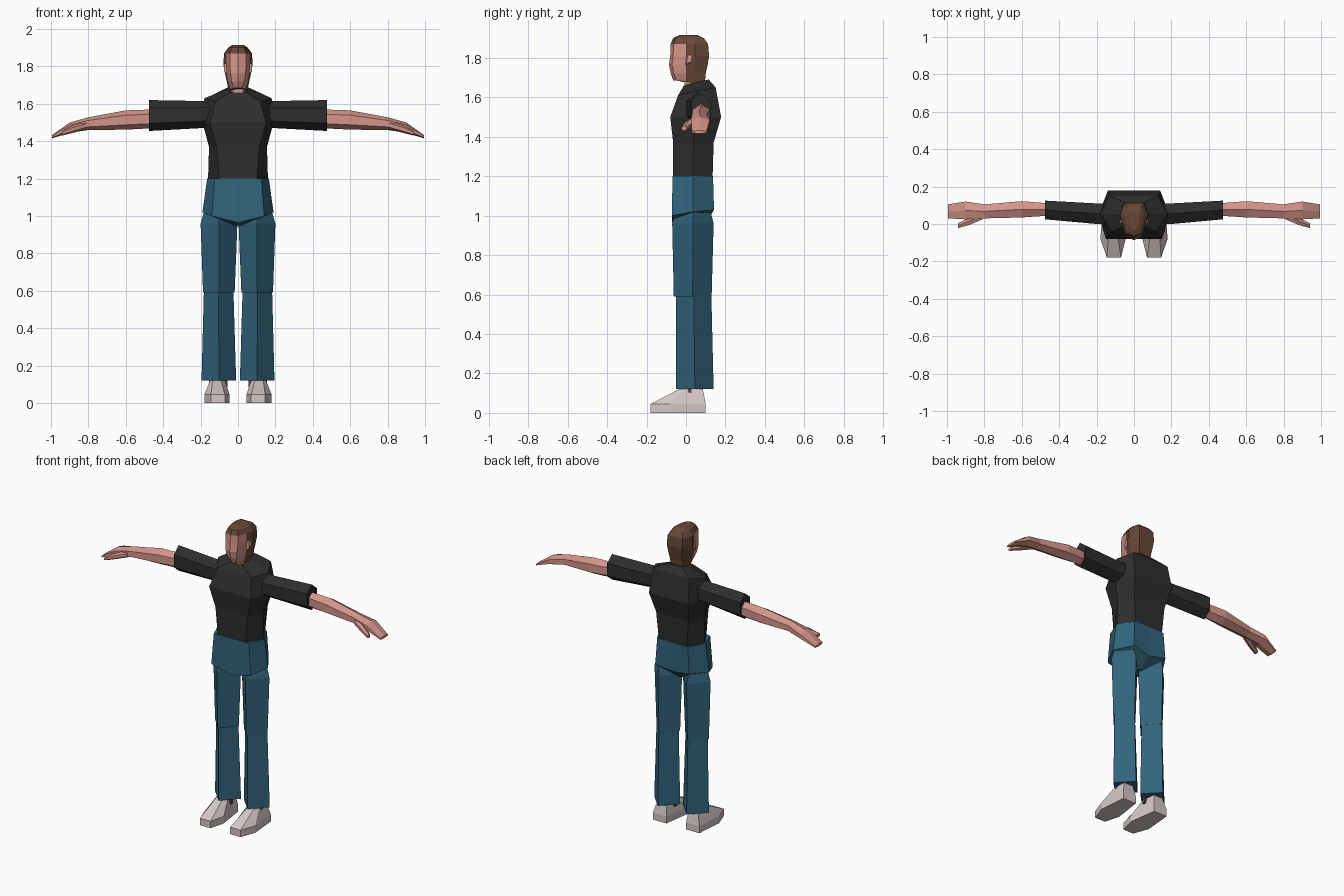
import bpy, bmesh, math


def material(name, rgb):
    m = bpy.data.materials.new(name)
    m.diffuse_color = (*rgb, 1)
    return m


SKIN = material("skin", (0.66, 0.30, 0.255))
HAIR = material("brown hair", (0.135, 0.065, 0.04))
SHIRT = material("black shirt", (0.027, 0.027, 0.027))
DENIM = material("blue denim", (0.032, 0.127, 0.2))
SHOE = material("pale shoe", (0.66, 0.58, 0.57))


def loft(name, rings, mats, rule=None):
    """Skin a stack of equal-length point rings and cap both ends."""
    bm = bmesh.new()
    rows = [[bm.verts.new(p) for p in ring] for ring in rings]
    n = len(rows[0])
    for a, b in zip(rows, rows[1:]):
        for i in range(n):
            j = (i + 1) % n
            bm.faces.new((a[i], a[j], b[j], b[i]))
    bm.faces.new(rows[0])
    bm.faces.new(rows[-1])
    bmesh.ops.recalc_face_normals(bm, faces=bm.faces)
    if rule:
        for f in bm.faces:
            f.material_index = rule(f)
    me = bpy.data.meshes.new(name)
    bm.to_mesh(me)
    bm.free()
    for m in mats:
        me.materials.append(m)
    ob = bpy.data.objects.new(name, me)
    bpy.context.collection.objects.link(ob)
    return ob


def mirrored(half):
    """Complete a ring from its x >= 0 half, listed front to back."""
    return half + [(-x, y, z) for x, y, z in reversed(half) if x > 0]


def hexagon(w, f, b, y0, y1, z, z_back=None):
    """Body section: side corner w, front half width f, back half width b."""
    zb = z if z_back is None else z_back
    return mirrored([(f, y0, z), (w, (y0 + y1) / 2, (z + zb) / 2), (b, y1, zb)])


def diamond(x0, x1, y0, y1, z, s):
    xm, ym = (x0 + x1) / 2, (y0 + y1) / 2
    return [(s * xm, y0, z), (s * x1, ym, z), (s * xm, y1, z), (s * x0, ym, z)]


def limb_ring(x, y0, y1, z0, z1, s):
    """Six-sided section across an arm, with ridges on top and below."""
    ym, zm, r = (y0 + y1) / 2, (z0 + z1) / 2, math.cos(math.pi / 6)
    ring = []
    for k in range(6):
        a = math.radians(30 + 60 * k)
        ring.append((s * x, ym + (y1 - y0) / 2 * math.cos(a) / r,
                     zm + (z1 - z0) / 2 * math.sin(a)))
    return ring


# Shirt body
loft("shirt_body", [
    hexagon(0.16, 0.10, 0.10, -0.065, 0.135, 1.20),
    hexagon(0.155, 0.115, 0.115, -0.065, 0.14, 1.37),
    hexagon(0.19, 0.15, 0.14, -0.08, 0.178, 1.50),
    hexagon(0.18, 0.12, 0.13, -0.04, 0.15, 1.61, 1.65),
    hexagon(0.06, 0.045, 0.05, -0.01, 0.115, 1.66, 1.69),
], [SHIRT])

# Trouser hips, ending in a point between the legs
loft("trouser_hips", [
    mirrored([(0, -0.068, 1.20), (0.125, -0.068, 1.20), (0.165, 0.035, 1.20),
              (0.11, 0.137, 1.20), (0, 0.137, 1.20)]),
    mirrored([(0, -0.072, 0.965), (0.14, -0.072, 1.0), (0.19, 0.035, 1.02),
              (0.12, 0.142, 1.03), (0, 0.13, 1.01)]),
    mirrored([(0, 0.0, 0.95), (0.02, 0.01, 0.95), (0.03, 0.03, 0.95),
              (0.02, 0.05, 0.95), (0, 0.06, 0.95)]),
], [DENIM])

# Neck
loft("neck", [hexagon(0.045, 0.028, 0.028, -0.01, 0.09, 1.62),
              hexagon(0.045, 0.028, 0.028, -0.005, 0.09, 1.74)], [SKIN])


# Head: skin on the front facets, hair elsewhere
def head_ring(z, yf, f, m, w, b, yb, z_back=None):
    zb = z if z_back is None else z_back
    return mirrored([(0, yf, z), (f, yf + 0.015, z), (m, 0.0, (2 * z + zb) / 3),
                     (w, 0.045, zb), (b, yb, zb)])


def head_rule(face):
    c = face.calc_center_median()
    return 0 if c.y < -0.018 and 1.69 < c.z < 1.875 and face.normal.y < -0.2 else 1


loft("head", [
    head_ring(1.685, -0.065, 0.02, 0.04, 0.05, 0.04, 0.095, 1.665),
    head_ring(1.72, -0.077, 0.035, 0.052, 0.06, 0.045, 0.10, 1.72),
    head_ring(1.765, -0.086, 0.04, 0.06, 0.07, 0.05, 0.11),
    head_ring(1.81, -0.08, 0.044, 0.062, 0.078, 0.055, 0.117),
    head_ring(1.87, -0.078, 0.044, 0.062, 0.075, 0.053, 0.112),
    head_ring(1.90, -0.065, 0.035, 0.048, 0.052, 0.038, 0.09),
    head_ring(1.915, -0.035, 0.018, 0.026, 0.03, 0.02, 0.06),
], [SKIN, HAIR], head_rule)

for side, s in (("left", 1), ("right", -1)):
    # Ear
    loft(side + "_ear", [
        [(s * 0.055, y, z) for y, z in ((-0.005, 1.76), (0.022, 1.77), (0.025, 1.82), (0, 1.82))],
        [(s * 0.075, y, z) for y, z in ((0.003, 1.77), (0.025, 1.78), (0.028, 1.815), (0.008, 1.815))],
    ], [SKIN])

    # Sleeve
    loft(side + "_sleeve", [limb_ring(0.13, 0.0, 0.11, 1.475, 1.62, s),
                            limb_ring(0.20, 0.0, 0.11, 1.47, 1.615, s),
                            limb_ring(0.475, 0.025, 0.125, 1.455, 1.62, s)], [SHIRT])

    # Forearm and hand
    loft(side + "_arm", [limb_ring(0.45, 0.045, 0.11, 1.47, 1.57, s),
                         limb_ring(0.60, 0.035, 0.122, 1.462, 1.565, s),
                         limb_ring(0.80, 0.03, 0.105, 1.46, 1.528, s),
                         limb_ring(0.90, 0.025, 0.12, 1.445, 1.50, s),
                         limb_ring(0.995, 0.03, 0.105, 1.415, 1.432, s)], [SKIN])

    # Thumb
    loft(side + "_thumb", [limb_ring(0.81, 0.025, 0.065, 1.465, 1.505, s),
                           limb_ring(0.88, -0.005, 0.035, 1.445, 1.485, s),
                           limb_ring(0.94, -0.022, 0.005, 1.43, 1.455, s)], [SKIN])

    # Trouser leg, the thigh overhanging the shin at the knee
    loft(side + "_thigh", [diamond(0.05, 0.165, -0.03, 0.11, 1.08, s),
                           diamond(0.003, 0.20, -0.07, 0.14, 0.96, s),
                           diamond(0.018, 0.187, -0.062, 0.13, 0.59, s)], [DENIM])
    loft(side + "_shin", [diamond(0.025, 0.182, -0.05, 0.128, 0.62, s),
                          diamond(0.01, 0.195, -0.05, 0.14, 0.12, s)], [DENIM])

    # Shoe: flat sole, upright rim, sloping upper
    sole = [(0.07, -0.18), (0.145, -0.18), (0.18, -0.08),
            (0.165, 0.10), (0.07, 0.10), (0.045, -0.08)]
    top = [(0.09, -0.035), (0.135, -0.035), (0.15, 0.0),
           (0.145, 0.085), (0.08, 0.085), (0.07, 0.0)]
    loft(side + "_shoe", [[(s * x, y, 0) for x, y in sole],
                          [(s * x, y, 0.045) for x, y in sole],
                          [(s * x, y, 0.12) for x, y in top]], [SHOE])

    # Brown strip at the ankle
    loft(side + "_ankle_strip", [
        [(s * x, y, z) for x, y in ((0.055, 0.01), (0.155, 0.01), (0.155, 0.028), (0.055, 0.028))]
        for z in (0.085, 0.13)], [HAIR])
